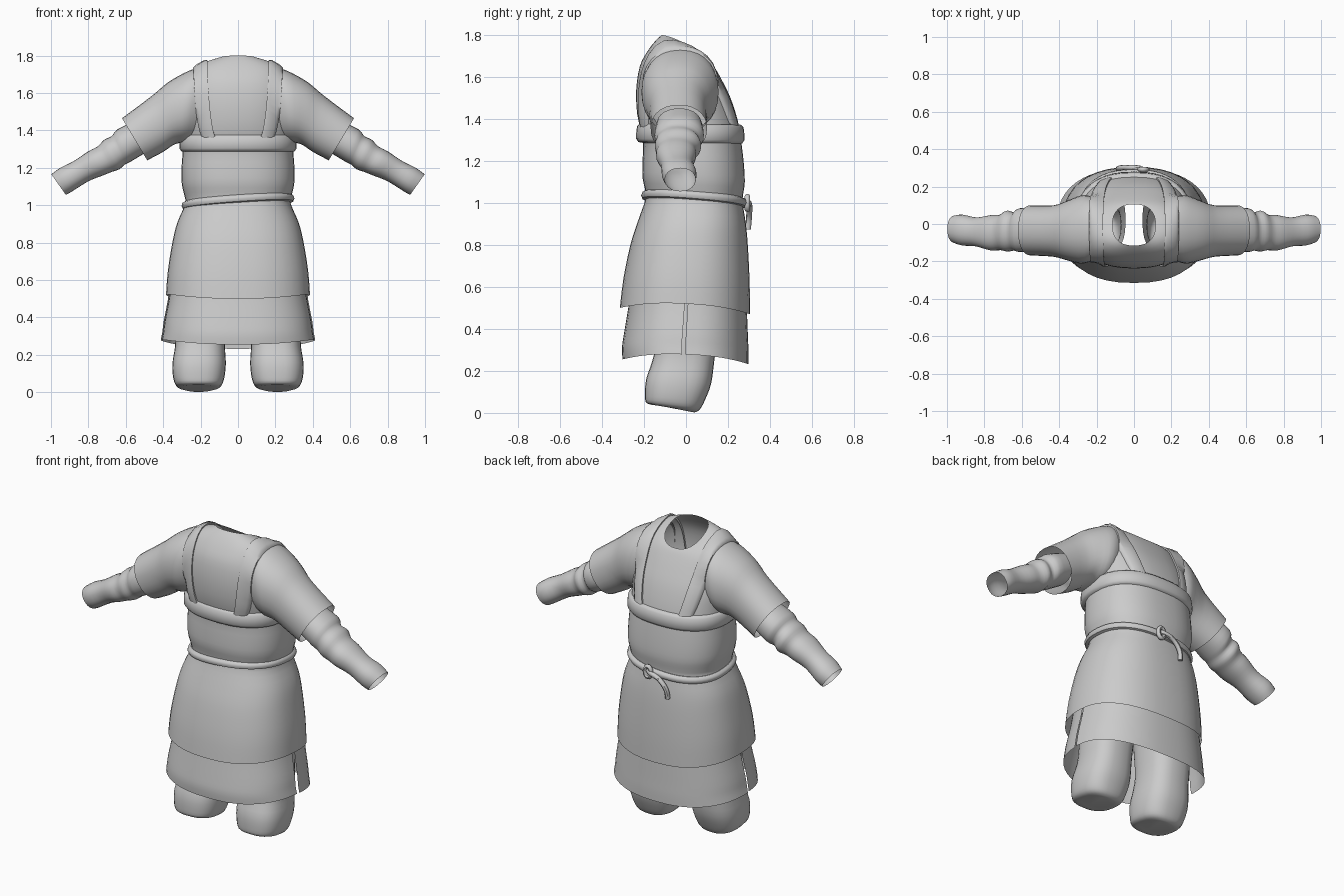
import bpy, bmesh, math
from mathutils import Vector
from mathutils.bvhtree import BVHTree

if "Cube" in bpy.data.objects:
    bpy.data.objects.remove(bpy.data.objects["Cube"])

mat = bpy.data.materials.new("plain_grey")
mat.diffuse_color = (0.6, 0.6, 0.6, 1)
mat.use_nodes = True
mat.node_tree.nodes["Principled BSDF"].inputs["Base Color"].default_value = mat.diffuse_color


def finish(ob, angle=45):
    ob.data.materials.append(mat)
    bpy.ops.object.select_all(action='DESELECT')
    ob.select_set(True)
    bpy.context.view_layer.objects.active = ob
    bpy.ops.object.shade_smooth_by_angle(angle=math.radians(angle))
    return ob


def spline(rows, sub):
    """Smoothly interpolate rows of numbers."""
    out = []
    for i in range(len(rows) - 1):
        p = [rows[max(0, min(len(rows) - 1, i + k))] for k in (-1, 0, 1, 2)]
        for s in range(sub):
            t = s / sub
            out.append([0.5 * (2 * b + (c - a) * t + (2 * a - 5 * b + 4 * c - d) * t * t
                               + (3 * b - a - 3 * c + d) * t ** 3) for a, b, c, d in zip(*p)])
    return out + [list(rows[-1])]


def power(t, n):
    return math.copysign(abs(t) ** (2 / n), t)


def skin(name, rings, closed=True, cap=False, angle=45):
    """Join rings of points with quads."""
    bm = bmesh.new()
    vs = [[bm.verts.new(p) for p in r] for r in rings]
    n = len(vs[0])
    for a, b in zip(vs, vs[1:]):
        for i in range(n if closed else n - 1):
            j = (i + 1) % n
            bm.faces.new((a[i], a[j], b[j], b[i]))
    if cap:
        bm.faces.new(vs[-1])
    bmesh.ops.recalc_face_normals(bm, faces=bm.faces)
    me = bpy.data.meshes.new(name)
    bm.to_mesh(me)
    bm.free()
    ob = bpy.data.objects.new(name, me)
    bpy.context.collection.objects.link(ob)
    return finish(ob, angle)


def level_rings(rows, sub=3, n=2.4, segs=40, arc=(0, 2 * math.pi)):
    """Rows: centre x, half width, front y, back y, front z, back z, side lift."""
    full = arc[1] - arc[0] > 6.28
    count = segs if full else segs + 1
    rings = []
    for cx, hx, yf, yb, zf, zb, bow in spline(rows, sub):
        ring = []
        for i in range(count):
            a = arc[0] + (arc[1] - arc[0]) * i / segs
            c, s = power(math.cos(a), n), power(math.sin(a), n)
            ring.append(Vector((cx + hx * c, (yf + yb) / 2 + (yb - yf) / 2 * s,
                                (zf + zb) / 2 + (zb - zf) / 2 * s + bow * math.cos(a) ** 2)))
        rings.append(ring)
    return rings


def arm_rings(rows, side, sub=3, n=2.2, segs=28):
    """Rows: top x, top z, bottom x, bottom z, front y, back y."""
    rings = []
    for tx, tz, bx, bz, yf, yb in spline(rows, sub):
        ring = []
        for i in range(segs):
            a = 2 * math.pi * i / segs
            c, s = power(math.cos(a), n), power(math.sin(a), n)
            ring.append(Vector((side * ((tx + bx) / 2 + (tx - bx) / 2 * c),
                                (yf + yb) / 2 + (yb - yf) / 2 * s,
                                (tz + bz) / 2 + (tz - bz) / 2 * c)))
        rings.append(ring)
    return rings


def tube(name, pts, radius, cyclic):
    cu = bpy.data.curves.new(name, 'CURVE')
    cu.dimensions = '3D'
    cu.bevel_depth = radius
    cu.bevel_resolution = 2
    cu.use_fill_caps = True
    sp = cu.splines.new('POLY')
    sp.points.add(len(pts) - 1)
    for p, q in zip(sp.points, pts):
        p.co = (*q, 1)
    sp.use_cyclic_u = cyclic
    ob = bpy.data.objects.new(name, cu)
    bpy.context.collection.objects.link(ob)
    bpy.ops.object.select_all(action='DESELECT')
    ob.select_set(True)
    bpy.context.view_layer.objects.active = ob
    bpy.ops.object.convert(target='MESH')
    return finish(bpy.context.object)


# tunic: flared skirt, waist, chest and neck opening
skirt = [(0, .385, -.315, .305, .50, .47, .035), (0, .375, -.298, .303, .64, .62, .02),
         (0, .35, -.265, .295, .80, .79, .01), (0, .325, -.23, .285, .91, .90, 0),
         (0, .283, -.195, .27, 1.01, 1.00, 0)]
chest = [(0, .285, -.192, .272, 1.05, 1.04, 0), (0, .30, -.207, .28, 1.12, 1.10, 0),
         (0, .302, -.207, .275, 1.20, 1.19, 0), (0, .295, -.205, .262, 1.30, 1.30, 0),
         (0, .295, -.232, .247, 1.42, 1.39, 0), (0, .30, -.237, .212, 1.54, 1.50, 0),
         (0, .285, -.22, .168, 1.65, 1.59, .005), (0, .24, -.185, .137, 1.72, 1.645, .035),
         (0, .175, -.147, .118, 1.77, 1.675, .03), (0, .115, -.115, .105, 1.80, 1.69, .015)]
tunic = skin("tunic", level_rings(skirt + chest))

# sleeves and forearms
sleeve = [(.18, 1.745, .24, 1.34, -.19, .14), (.26, 1.72, .29, 1.335, -.212, .155),
          (.37, 1.66, .34, 1.325, -.195, .125), (.46, 1.585, .40, 1.285, -.175, .10),
          (.62, 1.465, .485, 1.24, -.168, .10)]
forearm = [(.55, 1.45, .48, 1.29, -.14, .075), (.645, 1.405, .57, 1.235, -.15, .085),
           (.675, 1.37, .605, 1.217, -.142, .06), (.715, 1.35, .635, 1.192, -.148, .072),
           (.75, 1.315, .675, 1.178, -.14, .05), (.80, 1.288, .725, 1.158, -.142, .048),
           (.88, 1.235, .80, 1.128, -.12, .035), (.95, 1.20, .885, 1.075, -.115, .05),
           (.998, 1.165, .92, 1.055, -.10, .045)]
leg = [(.17, .125, -.16, .20, .70, .70, 0), (.20, .132, -.145, .15, .36, .36, 0),
       (.203, .133, -.16, .135, .25, .25, 0), (.208, .143, -.19, .12, .16, .14, 0),
       (.21, .135, -.195, .09, .08, .06, 0), (.21, .115, -.185, .065, .045, .015, 0),
       (.21, .07, -.13, .04, .035, .002, 0)]
trees = [tunic]
for side, word in ((1, "right"), (-1, "left")):
    trees.append(skin("sleeve_" + word, arm_rings(sleeve, side)))
    skin("forearm_" + word, arm_rings(forearm, side))
    skin("leg_" + word, level_rings([(r[0] * side, *r[1:]) for r in leg], n=2.6, segs=28), cap=True)

# underskirt: front and back panels with a slit at each side
under = [(0, .355, -.262, .285, .60, .60, 0), (0, .37, -.275, .29, .50, .49, 0),
         (0, .392, -.295, .295, .38, .36, .01), (0, .40, -.305, .298, .31, .29, .02),
         (0, .408, -.302, .298, .255, .232, .035)]
gap = .03
skin("underskirt_front", level_rings(under, segs=24, arc=(math.pi + gap, 2 * math.pi - gap)), closed=False)
skin("underskirt_back", level_rings([(r[0], r[1] + .005, *r[2:]) for r in under], segs=24,
                                    arc=(0, math.pi)), closed=False)

# chest band: padded strip around the torso
band = []
for z, g in ((1.285, -.015), (1.29, .012), (1.305, .022), (1.335, .022), (1.365, .018), (1.378, .006), (1.38, -.02)):
    band.append((0, .29 + g, -.215 - g, .256 + g, z, z - .006, 0))
skin("chest_band", level_rings(band, sub=1), angle=60)

# shoulder straps, laid over the tunic and sleeves
bvhs = [BVHTree.FromPolygons([v.co for v in o.data.vertices], [p.vertices for p in o.data.polygons]) for o in trees]


def surface(x, ang):
    d = Vector((0, math.cos(ang), math.sin(ang)))
    start = Vector((x, 0, 1.42)) + d
    hits = [h for h in (b.ray_cast(start, -d, 1.0)[3] for b in bvhs) if h is not None]
    return Vector((x, 0, 1.42)), d, 1 - min(hits)


for side, word in ((1, "right"), (-1, "left")):
    rings = []
    for i in range(29):
        t = i / 28
        ang = math.radians(-12 + 208 * t)
        inner = .12 + .045 * math.sin(math.pi * t) ** .7 if 0 < t < 1 else .12
        row = []
        for w, lift in ((0, -.012), (0, .01), (.2, .016), (.8, .016), (1, .01), (1, -.012)):
            o, d, r = surface(side * (inner + .075 * w), ang)
            row.append(o + d * (r + lift))
        rings.append(row)
    skin("strap_" + word, rings, closed=False, angle=60)


# belt: tilted cord with a knot and a hanging tail at the back
def belt_z(x, y):
    return 1.02 + .07 * x - .08 * y


loop = level_rings([(0, .281, -.193, .272, 1, 1, 0)] * 2, sub=1, segs=48)[0]
tube("belt", [(p.x, p.y, belt_z(p.x, p.y)) for p in loop], .021, True)
tail = spline([(.07, .275, 1.01), (.03, .298, 1.0), (-.03, .302, .98), (-.075, .300, .93), (-.085, .295, .875)], 4)
tube("belt_tail", tail, .014, False)
knot = [(.05 + .02 * math.cos(a), .292, 1.0 + .032 * math.sin(a)) for a in
        [2 * math.pi * i / 14 for i in range(14)]]
tube("belt_knot", knot, .013, True)
